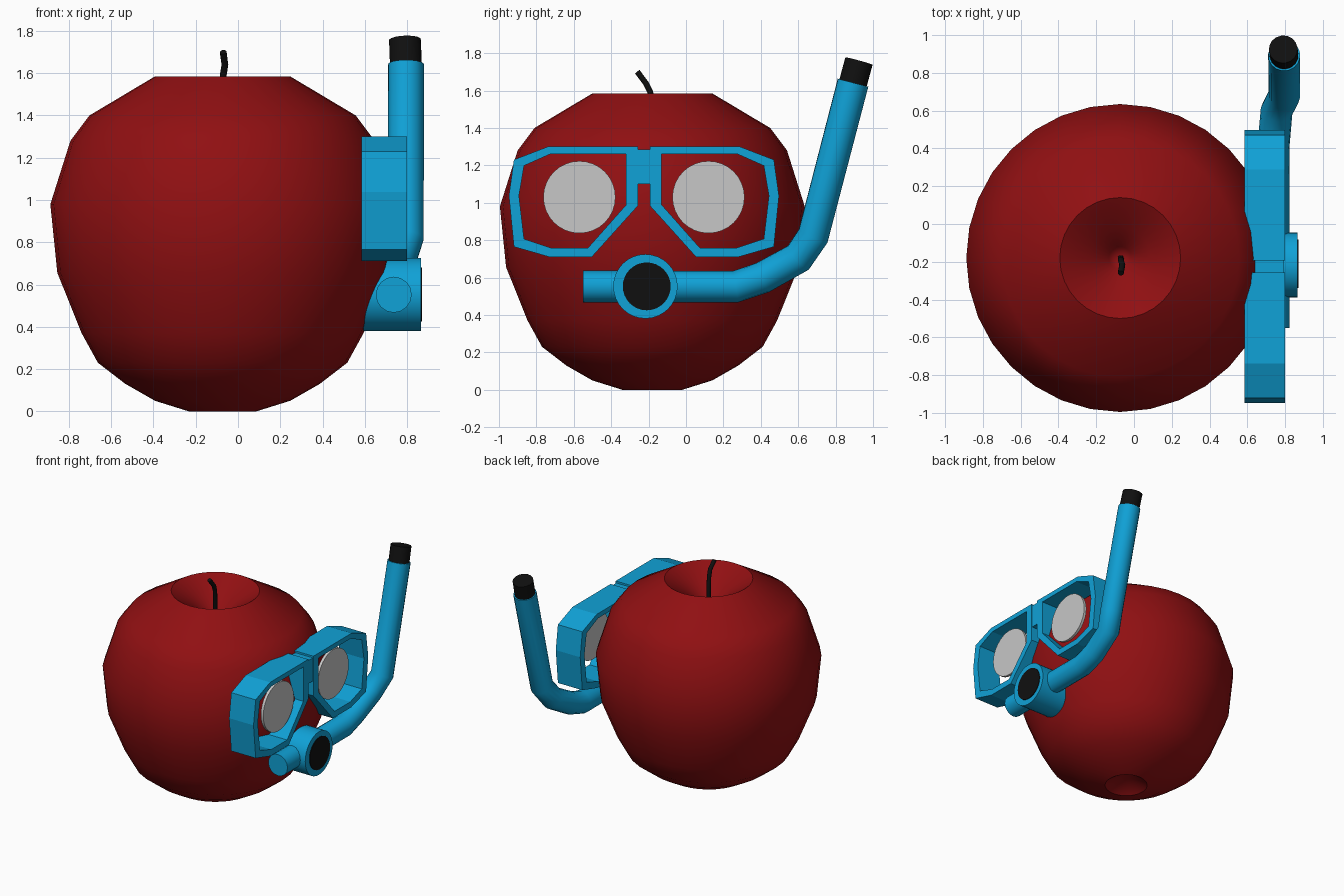
import bpy, bmesh, math
from mathutils import Matrix, Vector

cube = bpy.data.objects.get("Cube")
if cube:
    bpy.data.objects.remove(cube, do_unlink=True)


def material(name, rgb):
    m = bpy.data.materials.new(name)
    m.use_nodes = True
    m.diffuse_color = (*rgb, 1)
    m.node_tree.nodes["Principled BSDF"].inputs["Base Color"].default_value = (*rgb, 1)
    return m


RED = material("apple red", (0.28, 0.005, 0.006))
BLUE = material("mask blue", (0.005, 0.36, 0.68))
GREY = material("lens grey", (0.57, 0.57, 0.57))
BLACK = material("black", (0.005, 0.005, 0.005))


def finish(obj, mat, angle=None):
    obj.data.materials.append(mat)
    if angle:
        bpy.ops.object.select_all(action='DESELECT')
        obj.select_set(True)
        bpy.context.view_layer.objects.active = obj
        bpy.ops.object.shade_smooth_by_angle(angle=math.radians(angle))
    return obj


def from_bmesh(name, bm, mat, angle=None):
    bmesh.ops.recalc_face_normals(bm, faces=bm.faces)
    mesh = bpy.data.meshes.new(name)
    bm.to_mesh(mesh)
    bm.free()
    obj = bpy.data.objects.new(name, mesh)
    bpy.context.collection.objects.link(obj)
    return finish(obj, mat, angle)


def lathe(name, profile, centre, mat, steps=32, angle=35):
    """Spin an (r, z) profile around a vertical axis."""
    bm = bmesh.new()
    verts = [bm.verts.new((r, 0, z)) for r, z in profile]
    edges = [bm.edges.new(pair) for pair in zip(verts, verts[1:])]
    bmesh.ops.spin(bm, geom=verts + edges, cent=(0, 0, 0), axis=(0, 0, 1),
                   angle=math.tau, steps=steps)
    bmesh.ops.remove_doubles(bm, verts=bm.verts, dist=0.0005)
    bmesh.ops.translate(bm, verts=bm.verts, vec=centre)
    return from_bmesh(name, bm, mat, angle)


def disc_x(name, x0, x1, y, z, radius, mat):
    """Closed cylinder lying along x."""
    bm = bmesh.new()
    place = Matrix.Translation(((x0 + x1) / 2, y, z)) @ Matrix.Rotation(math.pi / 2, 4, 'Y')
    bmesh.ops.create_cone(bm, cap_ends=True, segments=32, radius1=radius,
                          radius2=radius, depth=x1 - x0, matrix=place)
    return from_bmesh(name, bm, mat, 35)


def tube(name, path, radius, mat, resolution=6):
    """Round capped tube along a list of points."""
    curve = bpy.data.curves.new(name, 'CURVE')
    curve.dimensions = '3D'
    curve.bevel_depth = radius
    curve.bevel_resolution = resolution
    curve.use_fill_caps = True
    spline = curve.splines.new('POLY')
    spline.points.add(len(path) - 1)
    for point, co in zip(spline.points, path):
        point.co = (*co, 1)
    obj = bpy.data.objects.new(name, curve)
    bpy.context.collection.objects.link(obj)
    bpy.ops.object.select_all(action='DESELECT')
    obj.select_set(True)
    bpy.context.view_layer.objects.active = obj
    bpy.ops.object.convert(target='MESH')
    return finish(bpy.context.view_layer.objects.active, mat, 40)


# Apple body with a hollow at the top and a dimple underneath
lathe("apple_body", [
    (0, 0.1), (0.16, 0), (0.32, 0.05), (0.46, 0.13), (0.59, 0.23), (0.667, 0.37),
    (0.782, 0.656), (0.815, 0.98), (0.72, 1.28), (0.63, 1.4), (0.32, 1.585),
    (0.16, 1.48), (0.06, 1.38), (0, 1.31)], (-0.073, -0.18, 0), RED)

# Bent stem
tube("stem", [(-0.07, -0.18, 1.3), (-0.07, -0.19, 1.59),
              (-0.062, -0.215, 1.64), (-0.07, -0.26, 1.7)], 0.016, BLACK, 3)

# Mask frames: open polygon rings, one mirrored from the other
MID_Y = -0.225
OUTER = [(-0.257, 1.3), (-0.738, 1.3), (-0.92, 1.23), (-0.947, 1.037),
         (-0.92, 0.765), (-0.733, 0.711), (-0.503, 0.711), (-0.257, 0.984)]
INNER = [(-0.32, 1.262), (-0.722, 1.262), (-0.866, 1.198), (-0.893, 1.037),
         (-0.866, 0.807), (-0.722, 0.759), (-0.524, 0.759), (-0.32, 0.989)]
BACK, FRONT = 0.585, 0.8


def mask_side(side, flip):
    def across(y):
        return 2 * MID_Y - y if flip else y

    bm = bmesh.new()
    sections = ((OUTER, BACK), (OUTER, FRONT), (INNER, FRONT), (INNER, BACK))
    rings = [[bm.verts.new((x, across(y), z)) for y, z in loop] for loop, x in sections]
    count = len(OUTER)
    for k in range(4):
        a, b = rings[k], rings[(k + 1) % 4]
        for i in range(count):
            j = (i + 1) % count
            bm.faces.new((a[i], a[j], b[j], b[i]))
    from_bmesh(side + "_mask_frame", bm, BLUE)
    disc_x(side + "_lens", 0.735, 0.757, across(-0.57), 1.03, 0.193, GREY)


mask_side("front", False)
mask_side("rear", True)

# Bridge between the frames
bm = bmesh.new()
bmesh.ops.create_cube(bm, size=1, matrix=Matrix.Translation((0.717, MID_Y, 1.193))
                      @ Matrix.Diagonal((0.155, 0.066, 0.185, 1)))
from_bmesh("mask_bridge", bm, BLUE)

# Mouthpiece with dark opening
disc_x("mouthpiece", 0.59, 0.865, -0.217, 0.553, 0.172, BLUE)
disc_x("mouthpiece_opening", 0.862, 0.87, -0.21, 0.553, 0.128, BLACK)

# Snorkel pipe and its dark tip
top = Vector((0.795, 0.893, 1.642))
tube("snorkel_pipe", [(0.737, -0.55, 0.552), (0.737, 0.267, 0.552), (0.738, 0.41, 0.6),
                      (0.755, 0.6, 0.706), (0.795, 0.68, 0.823), top], 0.085, BLUE)
tube("snorkel_tip", [top - Vector((0, 0.005, 0.02)), (0.79, 0.925, 1.758)], 0.076, BLACK)
